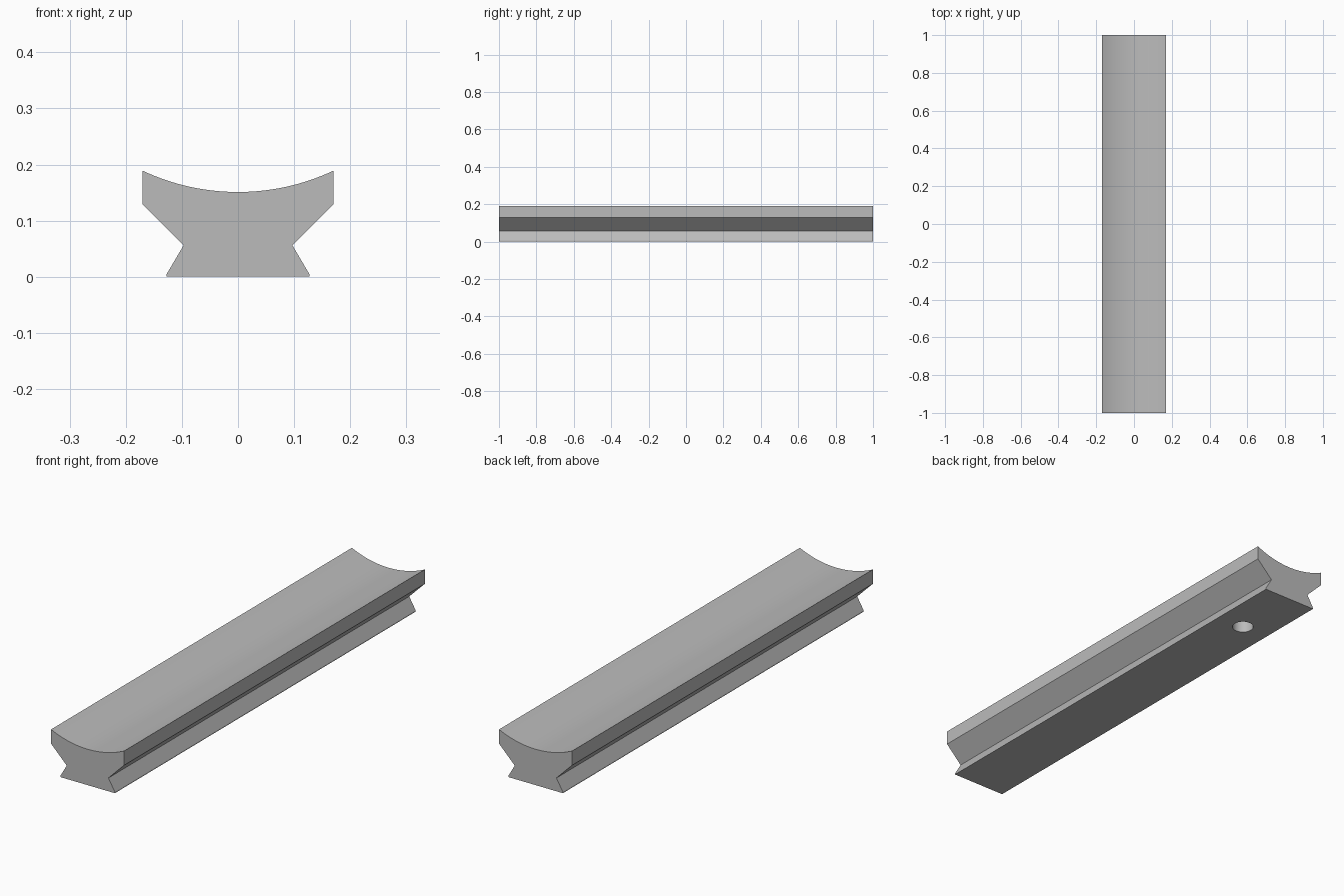
import bpy, bmesh, math

if "Cube" in bpy.data.objects:
    bpy.data.objects.remove(bpy.data.objects["Cube"])

grey = bpy.data.materials.new("plain_grey")
grey.diffuse_color = (0.5, 0.5, 0.5, 1)
grey.use_nodes = True
grey.node_tree.nodes["Principled BSDF"].inputs["Base Color"].default_value = grey.diffuse_color

# Cross-section: right half from the foot up, then mirrored
HALF_W, TOP, DIP = 0.17, 0.189, 0.151
side = [(0.127, 0), (0.127, 0.005), (0.097, 0.056), (HALF_W, 0.129)]
sag = TOP - DIP
radius = (HALF_W ** 2 + sag ** 2) / (2 * sag)
sweep = math.asin(HALF_W / radius)
N = 32
arc = []
for i in range(N + 1):
    a = sweep * (1 - 2 * i / N)
    arc.append((radius * math.sin(a), DIP + radius * (1 - math.cos(a))))
profile = side + arc + [(-x, z) for x, z in reversed(side)]

# Grooved rail with a concave top, extruded along y
bm = bmesh.new()
face = bm.faces.new([bm.verts.new((x, -1, z)) for x, z in profile])
out = bmesh.ops.extrude_face_region(bm, geom=[face], use_keep_orig=True)
bmesh.ops.translate(bm, vec=(0, 2, 0),
                    verts=[v for v in out["geom"] if isinstance(v, bmesh.types.BMVert)])
bmesh.ops.recalc_face_normals(bm, faces=bm.faces)
mesh = bpy.data.meshes.new("rail")
bm.to_mesh(mesh)
bm.free()
mesh.materials.append(grey)
rail = bpy.data.objects.new("rail", mesh)
bpy.context.collection.objects.link(rail)

# Blind round hole in the underside, near the back end
bpy.ops.mesh.primitive_cylinder_add(vertices=48, radius=0.043, depth=0.2,
                                    location=(0, 0.70, 0))
cutter = bpy.context.object
cutter.name = "hole_cutter"
cutter.hide_render = True
cutter.data.materials.append(grey)

cut = rail.modifiers.new("hole", 'BOOLEAN')
cut.operation = 'DIFFERENCE'
cut.solver = 'EXACT'
cut.object = cutter

bpy.ops.object.select_all(action='DESELECT')
rail.select_set(True)
bpy.context.view_layer.objects.active = rail
bpy.ops.object.modifier_apply(modifier=cut.name)
bpy.data.objects.remove(cutter)

# Smooth the curved top and the hole wall, keep the corners crisp
bpy.ops.object.shade_smooth_by_angle(angle=math.radians(20))
